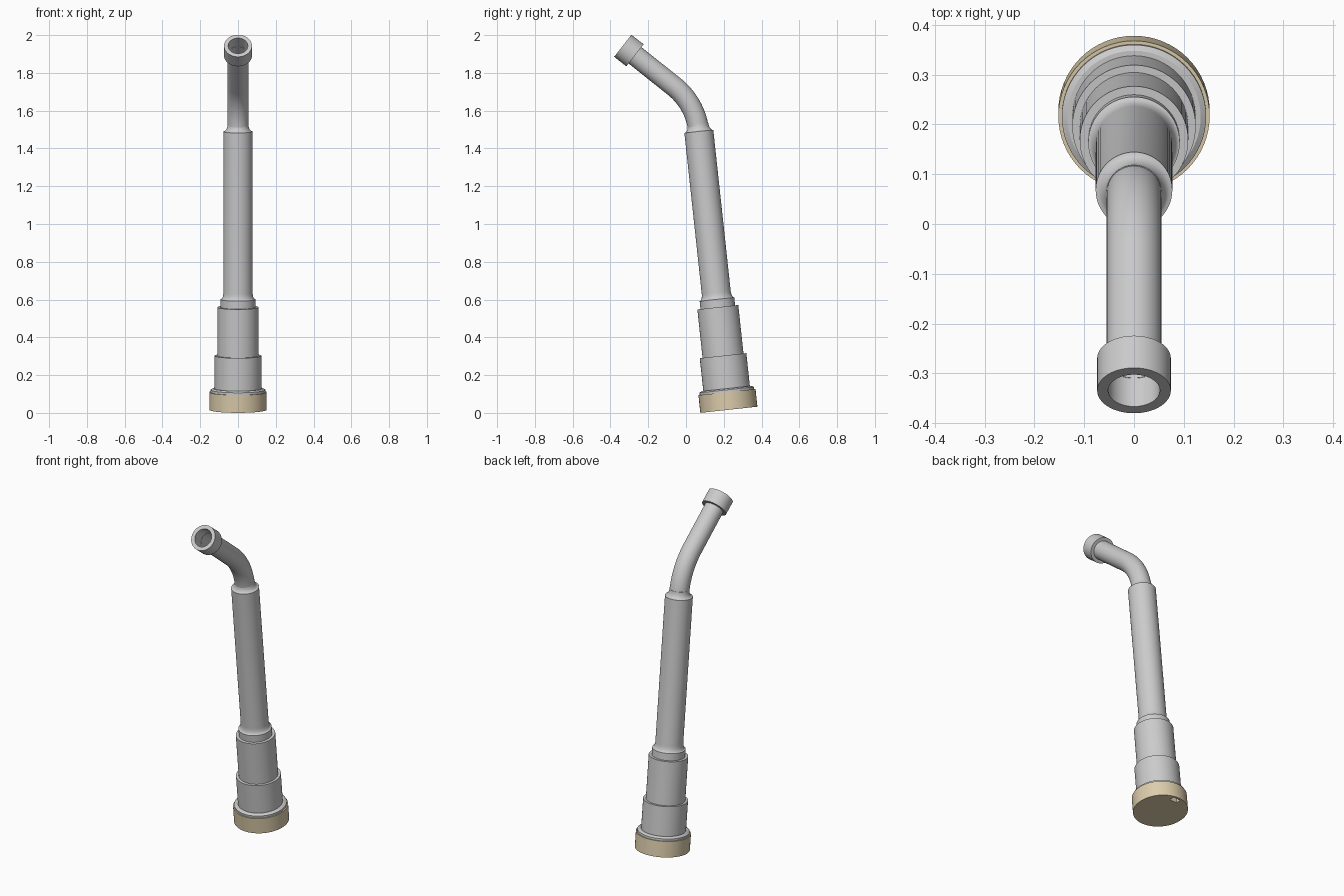
import bpy, bmesh
from math import radians, sin, cos, tan, pi
from mathutils import Matrix, Vector

if "Cube" in bpy.data.objects:
    bpy.data.objects.remove(bpy.data.objects["Cube"])

SEG = 64
TILT = radians(6.16)             # lean of the main body
END = radians(52)                # lean of the nozzle end
BASE = Vector((0, 0.227, 0.0165))


def axis(a):
    return Vector((0, -sin(a), cos(a)))


def loft(name, rings, cap=True, loop=False):
    """Skin circular rings given as (centre, lean angle, radius)."""
    bm = bmesh.new()
    rows = []
    for c, a, r in rings:
        rot = Matrix.Rotation(a, 3, 'X')
        rows.append([bm.verts.new(c + rot @ Vector((r * cos(2 * pi * i / SEG), r * sin(2 * pi * i / SEG), 0)))
                     for i in range(SEG)])
    pairs = list(zip(rows, rows[1:])) + ([(rows[-1], rows[0])] if loop else [])
    for lo, hi in pairs:
        for i in range(SEG):
            j = (i + 1) % SEG
            bm.faces.new((lo[i], lo[j], hi[j], hi[i]))
    if cap and not loop:
        bm.faces.new(rows[0][::-1])
        bm.faces.new(rows[-1])
    bmesh.ops.recalc_face_normals(bm, faces=bm.faces)
    me = bpy.data.meshes.new(name)
    bm.to_mesh(me)
    bm.free()
    ob = bpy.data.objects.new(name, me)
    bpy.context.collection.objects.link(ob)
    return ob


def turned(name, profile, origin=BASE, lean=TILT, **kw):
    """Turned part from a (radius, height) profile along a leaning axis."""
    return loft(name, [(origin + axis(lean) * s, lean, r) for r, s in profile], **kw)


def fillet(r0, r1, s0, s1, n=6):
    """Concave quarter curve from (r0, s0) to (r1, s1)."""
    return [(r1 + (r0 - r1) * (1 - sin(t)), s1 - (s1 - s0) * cos(t))
            for t in (pi / 2 * k / n for k in range(n + 1))]


# Tan base ring with a small slot underneath
base = turned("base_ring", [(0.152, 0), (0.152, 0.094)])
tan_mat = bpy.data.materials.new("tan")
tan_mat.diffuse_color = (0.72, 0.61, 0.41, 1)
tan_mat.use_nodes = True
tan_mat.node_tree.nodes["Principled BSDF"].inputs["Base Color"].default_value = tan_mat.diffuse_color
base.data.materials.append(tan_mat)
bpy.ops.mesh.primitive_cube_add(size=1)
cutter = bpy.context.object
cutter.matrix_world = (Matrix.Translation(BASE) @ Matrix.Rotation(TILT, 4, 'X')
                       @ Matrix.Translation((0, 0.125, 0)) @ Matrix.Diagonal((0.05, 0.03, 0.06, 1)))
cutter.hide_render = True
mod = base.modifiers.new("slot", 'BOOLEAN')
mod.operation, mod.object, mod.solver = 'DIFFERENCE', cutter, 'EXACT'
bpy.context.view_layer.objects.active = base
bpy.ops.object.modifier_apply(modifier=mod.name)
bpy.data.objects.remove(cutter)

# Stepped body
turned("base_lip", [(0.145, 0.09), (0.145, 0.106), (0.134, 0.113), (0.124, 0.113)])
turned("lower_sleeve", [(0.124, 0.1), (0.124, 0.288)])
turned("upper_sleeve", [(0.109, 0.28), (0.109, 0.546)])
S1 = 1.482
turned("main_shaft", [(0.092, 0.53), (0.092, 0.588)] + fillet(0.092, 0.077, 0.588, 0.626)
       + [(0.077, S1)] + fillet(0.077, 0.055, S1, S1 + 0.04)[1:])

# Bent hollow neck: arc followed by a straight run
start = BASE + axis(TILT) * S1
R, N = 0.353, 20
path = [(start - axis(TILT) * 0.01, TILT)]
pivot = start + Vector((0, -cos(TILT), -sin(TILT))) * R
for k in range(N + 1):
    a = TILT + (END - TILT) * k / N
    path.append((pivot + Vector((0, cos(a), sin(a))) * R, a))
mouth = Vector((0, -0.270, 1.893))
path.append((mouth + axis(END) * 0.01, END))
loft("bent_neck", [(c, a, 0.055) for c, a in path] + [(c, a, 0.051) for c, a in path[:0:-1]])

# End collar with open bore
turned("end_collar", [(0.052, 0), (0.074, 0), (0.074, 0.082), (0.052, 0.082)],
       origin=mouth, lean=END, loop=True)

bpy.ops.object.select_all(action='SELECT')
bpy.ops.object.shade_smooth_by_angle(angle=radians(30))
